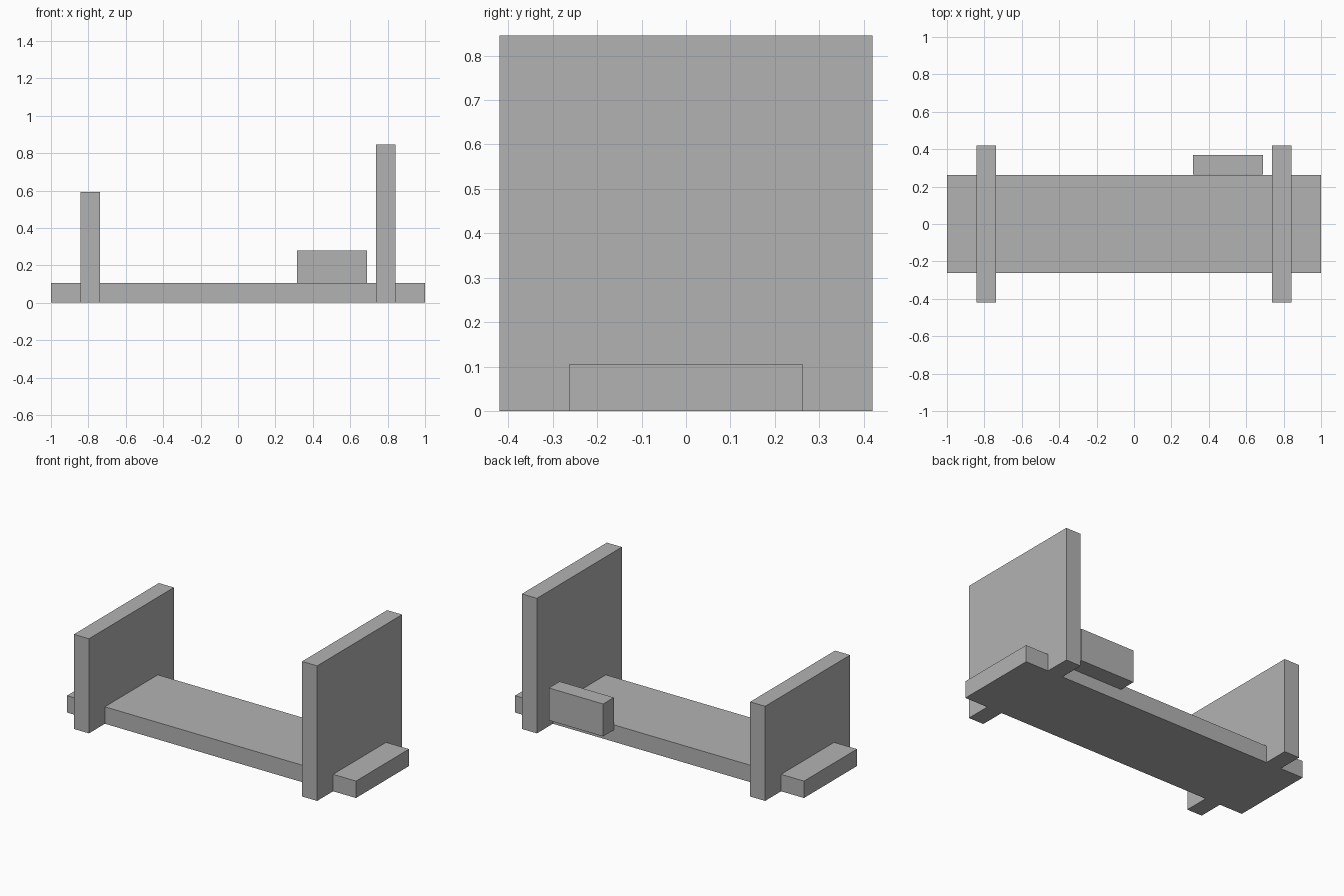
import bpy

cube = bpy.data.objects.get("Cube")
if cube:
    bpy.data.objects.remove(cube, do_unlink=True)

# One plain grey for every part
grey = bpy.data.materials.new("plain_grey")
grey.use_nodes = True
grey_rgba = (0.45, 0.45, 0.45, 1)
grey.diffuse_color = grey_rgba
for node in grey.node_tree.nodes:
    if node.type == 'BSDF_PRINCIPLED':
        node.inputs["Base Color"].default_value = grey_rgba


def box(name, x, y, z):
    """Box spanning the given (low, high) range on each axis."""
    spans = (x, y, z)
    bpy.ops.mesh.primitive_cube_add(size=1, location=[(a + b) / 2 for a, b in spans])
    part = bpy.context.object
    part.name = name
    part.scale = [b - a for a, b in spans]
    bpy.ops.object.transform_apply(location=False, rotation=False, scale=True)
    part.data.materials.append(grey)
    return part


# Long base board running through both end panels
box("base_board", (-1, 1), (-0.262, 0.262), (0, 0.106))

# Upright end panels: short one on the right, tall one on the left
for name, side, height in (("short_end_panel", -1, 0.592), ("tall_end_panel", 1, 0.845)):
    middle = side * 0.79
    box(name, (middle - 0.052, middle + 0.052), (-0.42, 0.42), (0, height))

# Small block fixed to the back edge of the board
box("back_block", (0.315, 0.69), (0.264, 0.37), (0.075, 0.278))
